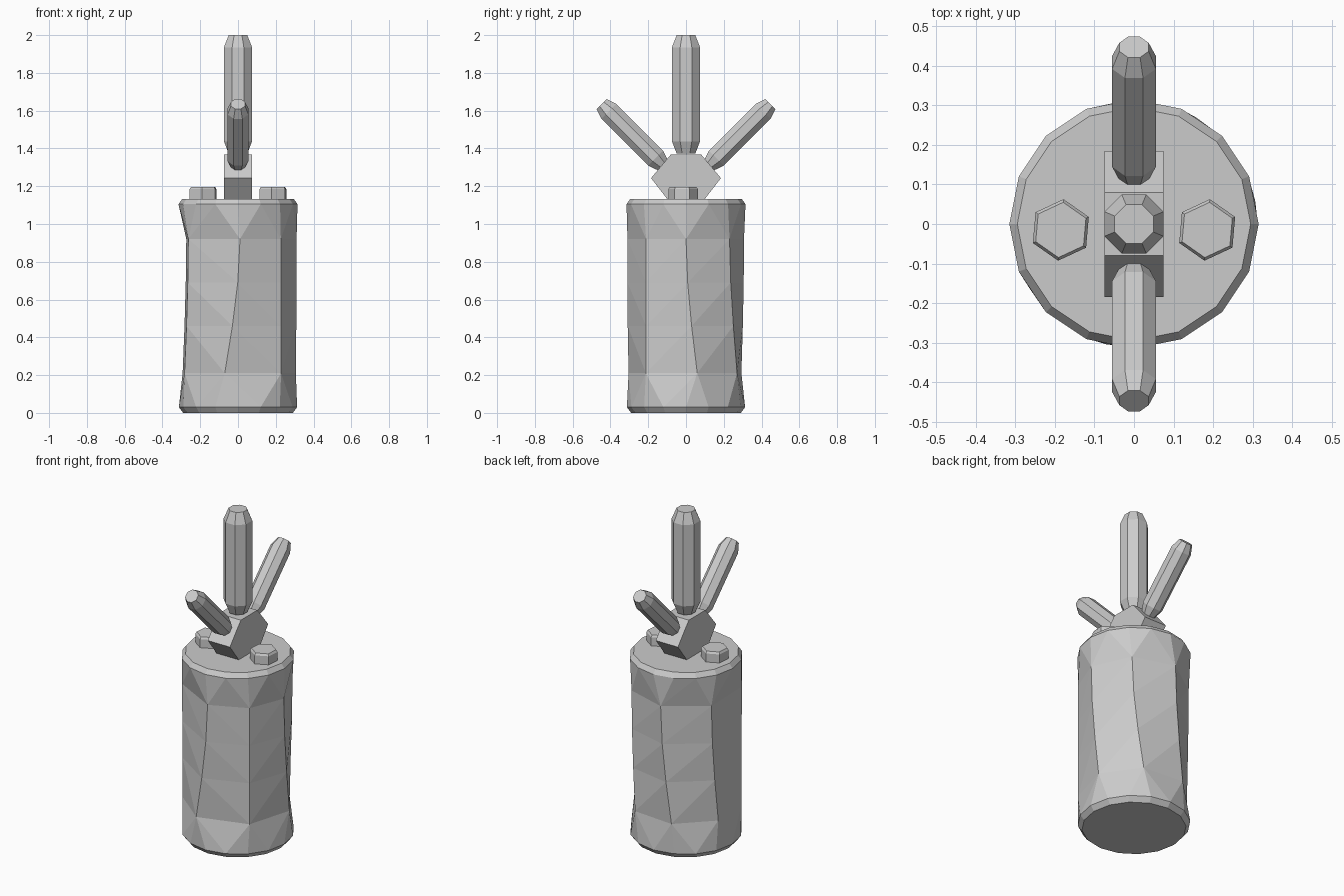
import bpy, bmesh
from math import radians, cos, sin, pi
from mathutils import Matrix, Vector

if "Cube" in bpy.data.objects:
    bpy.data.objects.remove(bpy.data.objects["Cube"])


def finish(name, bm):
    bmesh.ops.recalc_face_normals(bm, faces=bm.faces)
    mesh = bpy.data.meshes.new(name)
    bm.to_mesh(mesh)
    bm.free()
    ob = bpy.data.objects.new(name, mesh)
    bpy.context.collection.objects.link(ob)
    return ob


def stitch(bm, a, b):
    """Join two rings of (angle, vert) with triangles, whatever their counts."""
    a = a + [(a[0][0] + 360, a[0][1])]
    b = b + [(b[0][0] + 360, b[0][1])]
    i = j = 0
    while i < len(a) - 1 or j < len(b) - 1:
        step_a = j == len(b) - 1 or (
            i < len(a) - 1 and a[i][0] + a[i + 1][0] <= b[j][0] + b[j + 1][0])
        if step_a:
            bm.faces.new((a[i][1], a[i + 1][1], b[j][1]))
            i += 1
        else:
            bm.faces.new((a[i][1], b[j + 1][1], b[j][1]))
            j += 1


def lathe(name, profile, sides, matrix, turn=0.0):
    """Faceted solid from (radius, height) pairs, capped at both ends."""
    bm = bmesh.new()
    rings = []
    for r, h in profile:
        rings.append([bm.verts.new(matrix @ Vector((
            r * cos(2 * pi * k / sides + turn), r * sin(2 * pi * k / sides + turn), h)))
            for k in range(sides)])
    for lo, hi in zip(rings, rings[1:]):
        for k in range(sides):
            n = (k + 1) % sides
            bm.faces.new((lo[k], lo[n], hi[n], hi[k]))
    bm.faces.new(rings[0])
    bm.faces.new(rings[-1])
    return finish(name, bm)


# Crumpled low-poly canister: round rims, seven drifting facets between
upper = [0, 48, 98, 152, 212, 272, 317]
lower = [11, 60, 110, 160, 205, 257, 317]
rim = [k * 22.5 for k in range(16)]


def blend(t):
    return [u + (l - u) * t for u, l in zip(upper, lower)]


levels = [(0.0, 0.29, rim), (0.03, 0.313, rim), (0.21, 0.312, blend(1)),
          (0.46, 0.31, blend(0.5)), (0.69, 0.31, blend(0.15)), (0.92, 0.31, upper),
          (1.105, 0.315, rim), (1.133, 0.295, rim)]
bm = bmesh.new()
rings = [[(a, bm.verts.new((r * cos(radians(a)), r * sin(radians(a)), z))) for a in angles]
         for z, r, angles in levels]
for lo, hi in zip(rings, rings[1:]):
    stitch(bm, lo, hi)
for ring in (rings[0], rings[-1]):
    bm.faces.new([v for _, v in ring])
finish("canister_body", bm)

# Hexagonal bolts on the lid
for side, label in ((-1, "left"), (1, "right")):
    lathe("bolt_" + label, [(0.078, 1.12), (0.078, 1.185), (0.07, 1.197)], 6,
          Matrix.Translation((0.185 * side, -0.015, 0)), radians(85))

# Mounting block: side outline extruded across x
half = [(0.09, 1.12), (0.185, 1.243), (0.08, 1.368)]
outline = half + [(-y, z) for y, z in reversed(half)]
bm = bmesh.new()
face = bm.faces.new([bm.verts.new((-0.075, y, z)) for y, z in outline])
out = bmesh.ops.extrude_face_region(bm, geom=[face], use_keep_orig=True)
bmesh.ops.translate(bm, vec=(0.15, 0, 0),
                    verts=[g for g in out["geom"] if isinstance(g, bmesh.types.BMVert)])
finish("mount_block", bm)


# Octagonal prongs with tapered ends
def prong(name, base, tilt, length, r, tip, taper):
    lathe(name, [(tip, 0), (r, taper), (r, length - taper), (tip, length)], 8,
          Matrix.Translation(base) @ Matrix.Rotation(tilt, 4, 'X'), pi / 8)


prong("prong_centre", (0, 0, 1.373), 0, 0.627, 0.081, 0.053, 0.065)
for side, label in ((-1, "front"), (1, "back")):
    prong("prong_" + label, (0, 0.122 * side, 1.31), -side * radians(45),
          0.46, 0.06, 0.04, 0.055)
